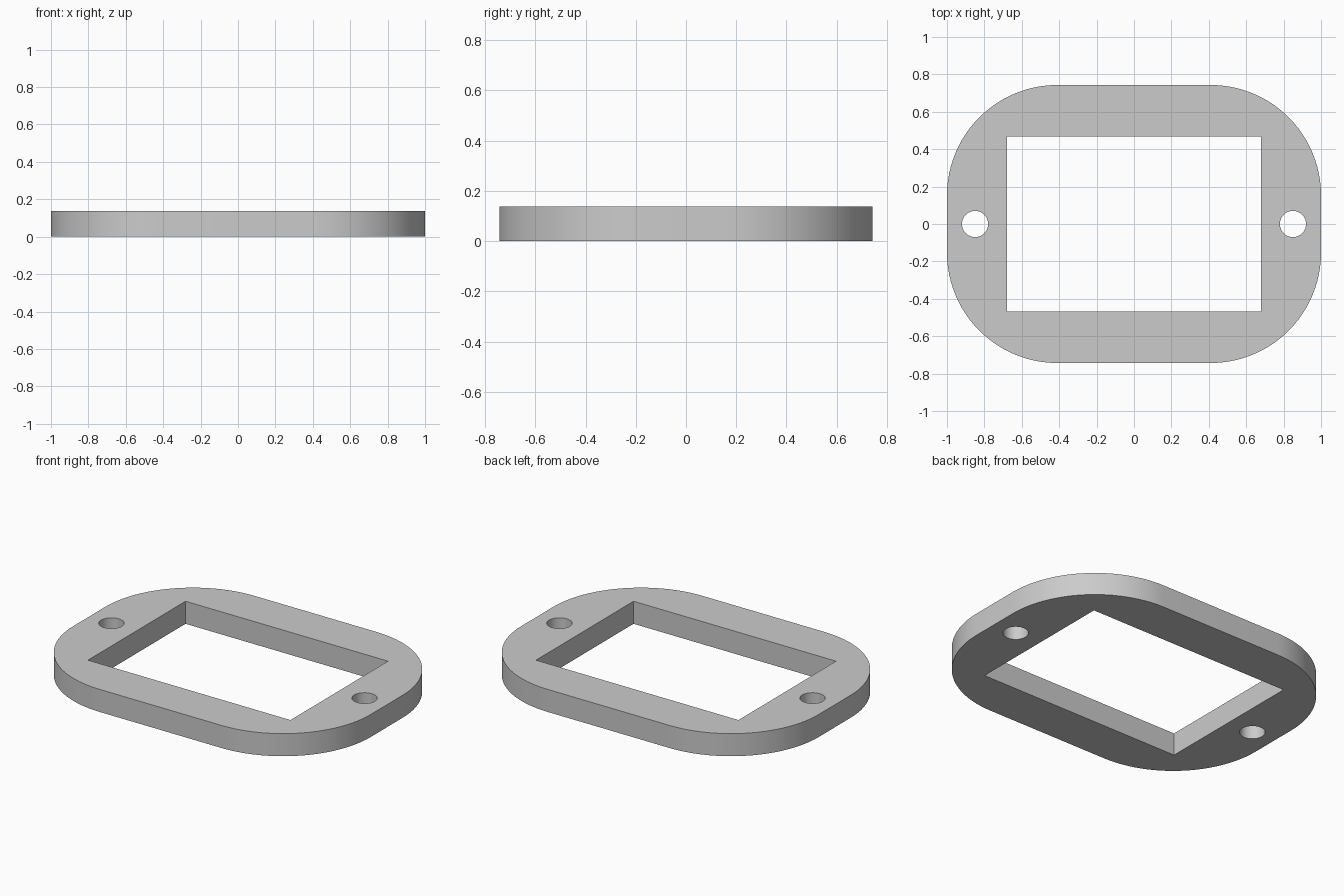
import bpy, bmesh
from math import pi, cos, sin
from mathutils import Vector

cube = bpy.data.objects.get("Cube")
if cube:
    bpy.data.objects.remove(cube, do_unlink=True)

HALF_X, HALF_Y, THICK = 1.0, 0.743, 0.137
CORNER = 0.59


def arc(cx, cy, radius, start, sweep, steps):
    """Points along an arc, both ends included."""
    return [(cx + radius * cos(start + sweep * i / steps),
             cy + radius * sin(start + sweep * i / steps)) for i in range(steps + 1)]


def rounded_outline(hx, hy, r, steps=24):
    points = []
    for i, (sx, sy) in enumerate([(1, 1), (-1, 1), (-1, -1), (1, -1)]):
        points += arc(sx * (hx - r), sy * (hy - r), r, i * pi / 2, pi / 2, steps)
    return points


def circle(cx, cy, r, steps=40):
    return arc(cx, cy, r, 0, 2 * pi, steps)[:-1]


def add_loop(bm, points):
    verts = [bm.verts.new((x, y, 0)) for x, y in points]
    for a, b in zip(verts, verts[1:] + verts[:1]):
        bm.edges.new((a, b))


bm = bmesh.new()
# Rounded outer edge
add_loop(bm, rounded_outline(HALF_X, HALF_Y, CORNER))
# Rectangular window
wx, wy = 0.68, 0.468
add_loop(bm, [(wx, wy), (-wx, wy), (-wx, -wy), (wx, -wy)])
# Screw holes on both sides
for side in (-1, 1):
    add_loop(bm, circle(side * 0.85, 0, 0.07))

# Fill the flat shape around the openings and give it thickness
bmesh.ops.triangle_fill(bm, edges=bm.edges[:], use_beauty=True, normal=Vector((0, 0, 1)))
result = bmesh.ops.extrude_face_region(bm, geom=bm.faces[:], use_keep_orig=True)
top = [g for g in result["geom"] if isinstance(g, bmesh.types.BMVert)]
bmesh.ops.translate(bm, verts=top, vec=(0, 0, THICK))
bmesh.ops.recalc_face_normals(bm, faces=bm.faces[:])

mesh = bpy.data.meshes.new("mounting_frame")
bm.to_mesh(mesh)
bm.free()
frame = bpy.data.objects.new("mounting_frame", mesh)
bpy.context.collection.objects.link(frame)

# Plain grey finish
grey = bpy.data.materials.new("light_grey")
grey.use_nodes = True
colour = (0.6, 0.6, 0.6, 1)
grey.diffuse_color = colour
grey.node_tree.nodes["Principled BSDF"].inputs["Base Color"].default_value = colour
mesh.materials.append(grey)

# Smooth round walls, sharp rims
bpy.ops.object.select_all(action="DESELECT")
frame.select_set(True)
bpy.context.view_layer.objects.active = frame
bpy.ops.object.shade_smooth_by_angle(angle=pi / 6)
